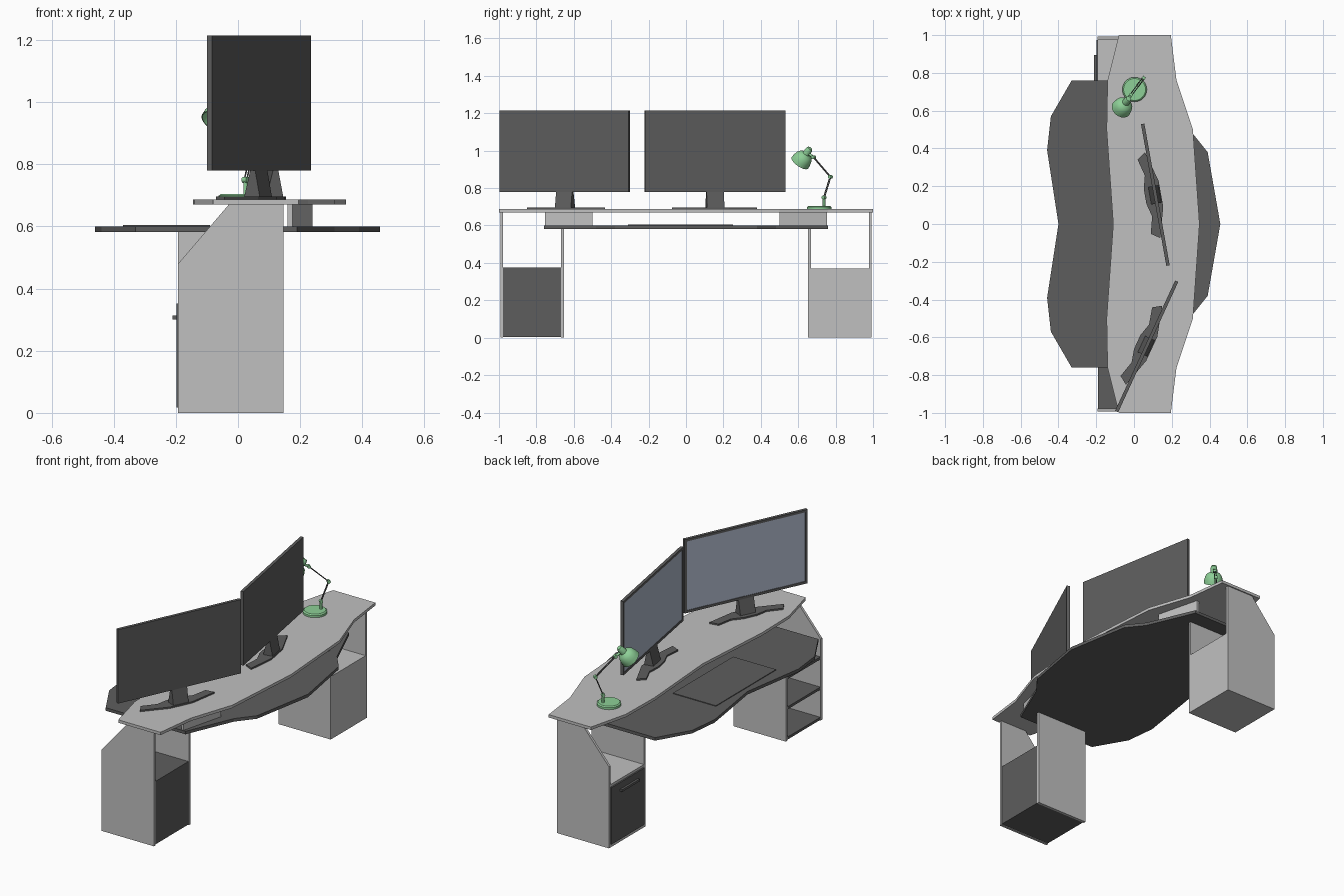
import bpy, bmesh, math
from mathutils import Vector, Matrix

if "Cube" in bpy.data.objects:
    bpy.data.objects.remove(bpy.data.objects["Cube"])


def material(name, rgb):
    m = bpy.data.materials.new(name)
    m.diffuse_color = (*rgb, 1)
    m.use_nodes = True
    m.node_tree.nodes["Principled BSDF"].inputs["Base Color"].default_value = m.diffuse_color
    return m


GREY = material("light_grey", (0.53, 0.53, 0.53))
DARK = material("charcoal", (0.11, 0.11, 0.11))
SCREEN = material("screen_blue_grey", (0.43, 0.48, 0.60))
GREEN = material("lamp_green", (0.27, 0.63, 0.31))


def finish(name, bm, mats, matrix=None):
    bmesh.ops.recalc_face_normals(bm, faces=bm.faces)
    me = bpy.data.meshes.new(name)
    bm.to_mesh(me)
    bm.free()
    for m in mats:
        me.materials.append(m)
    ob = bpy.data.objects.new(name, me)
    if matrix:
        ob.matrix_world = matrix
    bpy.context.collection.objects.link(ob)
    return ob


def box(name, lo, hi, mat, matrix=None):
    bm = bmesh.new()
    bmesh.ops.create_cube(bm, size=1)
    for v in bm.verts:
        v.co = [l + (h - l) * (c + 0.5) for l, h, c in zip(lo, hi, v.co)]
    return finish(name, bm, [mat], matrix)


def extrude(name, pts, offset, mat, matrix=None):
    """Flat outline of 3D points swept along offset."""
    bm = bmesh.new()
    f = bm.faces.new([bm.verts.new(p) for p in pts])
    r = bmesh.ops.extrude_face_region(bm, geom=[f])
    bmesh.ops.translate(bm, vec=offset, verts=[v for v in r["geom"] if isinstance(v, bmesh.types.BMVert)])
    return finish(name, bm, [mat], matrix)


def plate(name, outline, z0, z1, mat, matrix=None):
    return extrude(name, [(x, y, z0) for x, y in outline], (0, 0, z1 - z0), mat, matrix)


def mirror_y(half):
    """Complete an outline given from +y to y = 0 on each side."""
    return half + [(x, -y) for x, y in reversed(half) if y > 0]


def rod(name, a, b, r, mat, sides=12):
    a, b = Vector(a), Vector(b)
    bm = bmesh.new()
    m = Matrix.Translation((a + b) / 2) @ (b - a).to_track_quat('Z', 'Y').to_matrix().to_4x4()
    bmesh.ops.create_cone(bm, cap_ends=True, segments=sides, radius1=r, radius2=r, depth=(b - a).length)
    return smooth(finish(name, bm, [mat], m))


def lathe(name, profile, mat, matrix, sides=24):
    bm = bmesh.new()
    vs = [bm.verts.new((r, 0, z)) for r, z in profile]
    es = [bm.edges.new(p) for p in zip(vs, vs[1:])]
    bmesh.ops.spin(bm, geom=vs + es, axis=(0, 0, 1), cent=(0, 0, 0), angle=2 * math.pi, steps=sides)
    bmesh.ops.remove_doubles(bm, verts=bm.verts, dist=1e-5)
    return smooth(finish(name, bm, [mat], matrix))


def smooth(ob):
    bpy.ops.object.select_all(action='DESELECT')
    ob.select_set(True)
    bpy.context.view_layer.objects.active = ob
    bpy.ops.object.shade_smooth_by_angle(angle=math.radians(35))
    return ob


# Desktop and lower keyboard shelf
right = [(0.195, 1.0), (0.225, 0.76), (0.312, 0.5), (0.347, 0)]
left = [(-0.08, 1.0), (-0.14, 0.76), (-0.145, 0.5), (-0.11, 0)]
plate("desktop", mirror_y(right) + mirror_y(left)[::-1], 0.67, 0.687, GREY)
right = [(0.19, 0.76), (0.31, 0.48), (0.39, 0.38), (0.457, 0)]
left = [(-0.33, 0.76), (-0.44, 0.57), (-0.46, 0.39), (-0.40, 0)]
plate("keyboard_shelf", mirror_y(right) + mirror_y(left)[::-1], 0.582, 0.6, DARK)
box("desk_mat", (-0.37, -0.31, 0.6), (-0.09, 0.25, 0.604), DARK)

# Slanted risers between shelf and desktop
for s, side in ((1, "left"), (-1, "right")):
    plate("riser_" + side, [(0.24, s * 0.5), (0.175, s * 0.755), (0.16, s * 0.755), (0.225, s * 0.5)], 0.6, 0.67, GREY)

# Pedestals: clipped outer panels, square inner panels, then their own shelves
for s, side in ((1, "cupboard"), (-1, "open")):
    outer = [(-0.193, 0), (-0.193, 0.48), (-0.03, 0.67), (0.147, 0.67), (0.147, 0)]
    inner = [(-0.193, 0), (-0.193, 0.582), (0.147, 0.582), (0.147, 0)]
    for label, prof, y0, y1 in (("outer", outer, 0.978, 0.993), ("inner", inner, 0.653, 0.668)):
        extrude(f"{side}_{label}_panel", [(x, s * y0, z) for x, z in prof], (0, s * (y1 - y0), 0), GREY)

Y0, Y1 = 0.668, 0.978
box("cupboard_back", (0.132, Y0, 0), (0.147, Y1, 0.37), GREY)
box("cupboard_top", (-0.193, Y0, 0.355), (0.132, Y1, 0.37), GREY)
box("cupboard_bottom", (-0.193, Y0, 0), (0.132, Y1, 0.016), GREY)
box("cupboard_door", (-0.198, Y0 + 0.003, 0.018), (-0.184, Y1 - 0.003, 0.352), DARK)
box("door_handle", (-0.211, 0.73, 0.30), (-0.198, 0.895, 0.313), DARK)

box("open_back", (0.132, -Y1, 0.004), (0.145, -Y0, 0.375), DARK)
for i, z in enumerate((0.004, 0.182, 0.36)):
    box(f"open_shelf_{i + 1}", (-0.191, -Y1, z), (0.132, -Y0, z + 0.015), DARK)

# Monitors: local x = width, local +y = viewing side
base = [(-0.23, 0.015), (-0.2, 0.06), (-0.11, 0.037), (-0.04, 0.055), (0.04, 0.055),
        (0.11, 0.037), (0.2, 0.06), (0.23, 0.015), (0.07, -0.03), (-0.07, -0.03)]
for i, (a, b) in enumerate((((0.18, -0.22), (0.046, 0.53)), ((0.226, -0.303), (-0.092, -0.993)))):
    lo, hi = sorted((Vector(a), Vector(b)), key=lambda v: v.y)
    d = hi - lo
    m = Matrix.Translation((*((lo + hi) / 2), 0)) @ Matrix.Rotation(math.atan2(d.y, d.x), 4, 'Z')
    w = d.length / 2
    # casing with the screen inset into its front face
    bm = bmesh.new()
    bmesh.ops.create_cube(bm, size=1)
    for v in bm.verts:
        v.co = (v.co.x * 2 * w, v.co.y * 0.018, 0.9975 + v.co.z * 0.435)
    front = [f for f in bm.faces if f.normal.y > 0.9]
    bmesh.ops.inset_region(bm, faces=front, thickness=0.02, depth=0)
    bmesh.ops.inset_region(bm, faces=front, thickness=0.001, depth=-0.002)
    front[0].material_index = 1
    finish(f"monitor_{i + 1}", bm, [DARK, SCREEN], m)
    plate(f"monitor_base_{i + 1}", base, 0.687, 0.696, DARK, m)
    # neck tapering up into the casing
    neck = [(-0.047, 0.03, 0.695), (-0.047, -0.025, 0.695), (-0.047, -0.008, 0.784), (-0.047, 0.008, 0.784)]
    extrude(f"monitor_neck_{i + 1}", neck, (0.094, 0, 0), DARK, m)

# Desk lamp
T = Matrix.Translation
lathe("lamp_base", [(0, 0.687), (0.065, 0.687), (0.065, 0.699), (0.058, 0.705), (0, 0.705)], GREEN, T((0.003, 0.712, 0)), 32)
foot, elbow, wrist = Vector((0.024, 0.738, 0.75)), Vector((0.05, 0.772, 0.86)), Vector((-0.017, 0.682, 0.965))
side = Vector((0.8, -0.6, 0))
rod("lamp_stem", (foot.x, foot.y, 0.7), foot, 0.007, GREEN)
for name, p in (("foot", foot), ("elbow", elbow), ("wrist", wrist)):
    rod(f"lamp_{name}_joint", p - side * 0.009, p + side * 0.009, 0.01, GREEN)
for name, a, b in (("lower", foot, elbow), ("upper", elbow, wrist)):
    for k in (-1, 1):
        rod(f"lamp_{name}_arm_{'a' if k < 0 else 'b'}", a + side * 0.005 * k, b + side * 0.005 * k, 0.0025, DARK, 8)

# Bell shade with a neck cap
top, mouth = Vector((-0.032, 0.658, 1.005)), Vector((-0.07, 0.607, 0.932))
rod("lamp_shade_link", wrist, top.lerp(mouth, 0.2), 0.007, GREEN)
m = T(top) @ (mouth - top).to_track_quat('Z', 'Y').to_matrix().to_4x4()
shade = [(0, -0.012), (0.014, -0.01), (0.018, 0), (0.02, 0.028), (0.036, 0.036), (0.047, 0.052),
         (0.052, 0.072), (0.054, 0.092), (0.051, 0.092), (0.045, 0.058), (0.03, 0.04), (0, 0.034)]
lathe("lamp_shade", shade, GREEN, m)
